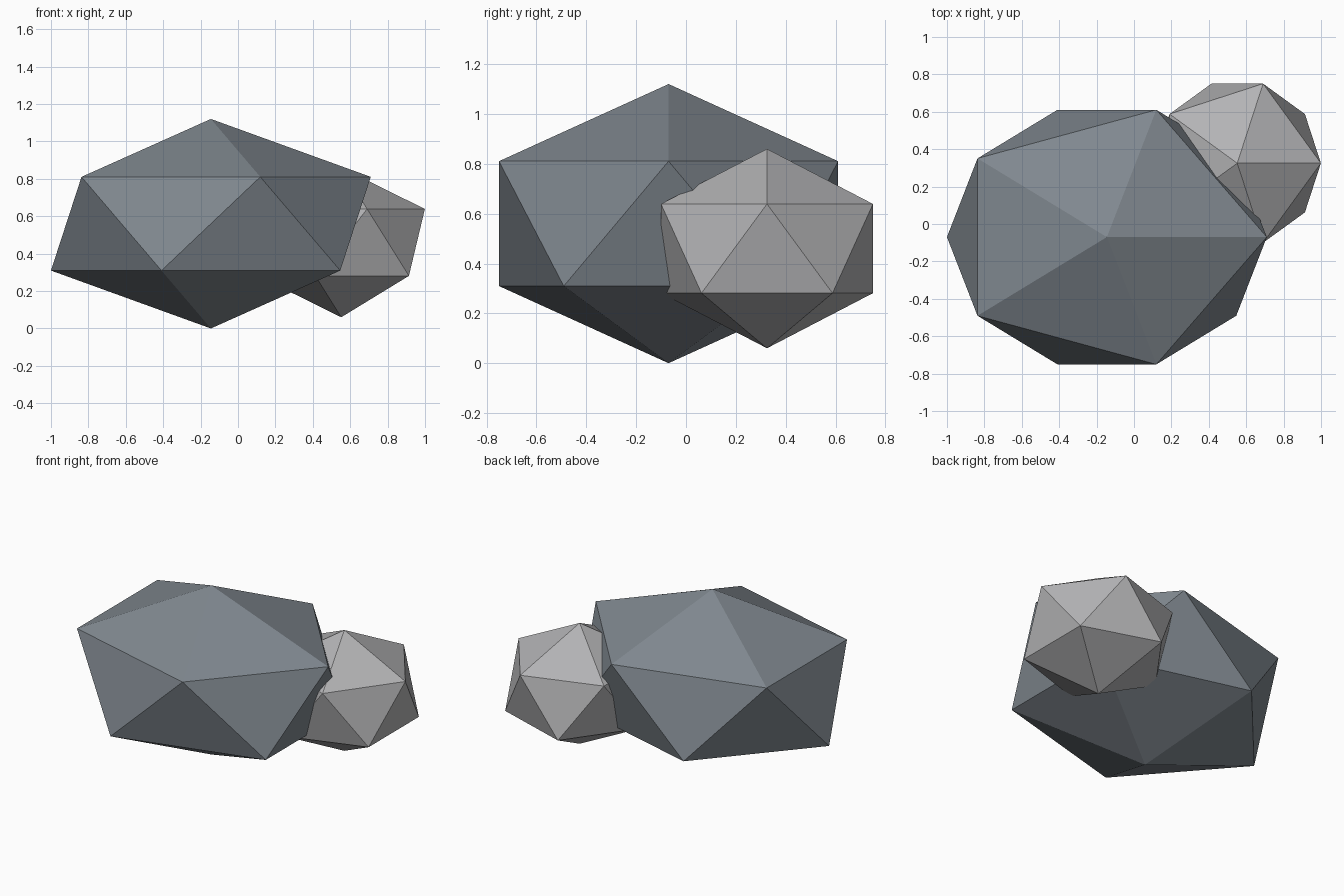
import bpy

if "Cube" in bpy.data.objects:
    bpy.data.objects.remove(bpy.data.objects["Cube"])


def material(name, rgb):
    mat = bpy.data.materials.new(name)
    mat.diffuse_color = (*rgb, 1.0)
    mat.use_nodes = True
    mat.node_tree.nodes["Principled BSDF"].inputs["Base Color"].default_value = mat.diffuse_color
    return mat


def rock(name, centre, radii, mat):
    """Flat-faced twenty-sided boulder, stretched along each axis."""
    bpy.ops.mesh.primitive_ico_sphere_add(subdivisions=1, radius=1, location=centre)
    obj = bpy.context.object
    obj.name = name
    obj.scale = radii
    bpy.ops.object.transform_apply(location=False, rotation=False, scale=True)
    bpy.ops.object.shade_flat()
    obj.data.materials.append(mat)
    return obj


slate = material("slate_grey", (0.215, 0.245, 0.275))
pale = material("pale_grey", (0.45, 0.45, 0.46))

# Wide, squat main boulder
rock("large_rock", (-0.145, -0.07, 0.56), (0.956, 0.80, 0.56), slate)

# Smaller boulder sunk into its back right side
rock("small_rock", (0.552, 0.325, 0.46), (0.50, 0.50, 0.40), pale)
